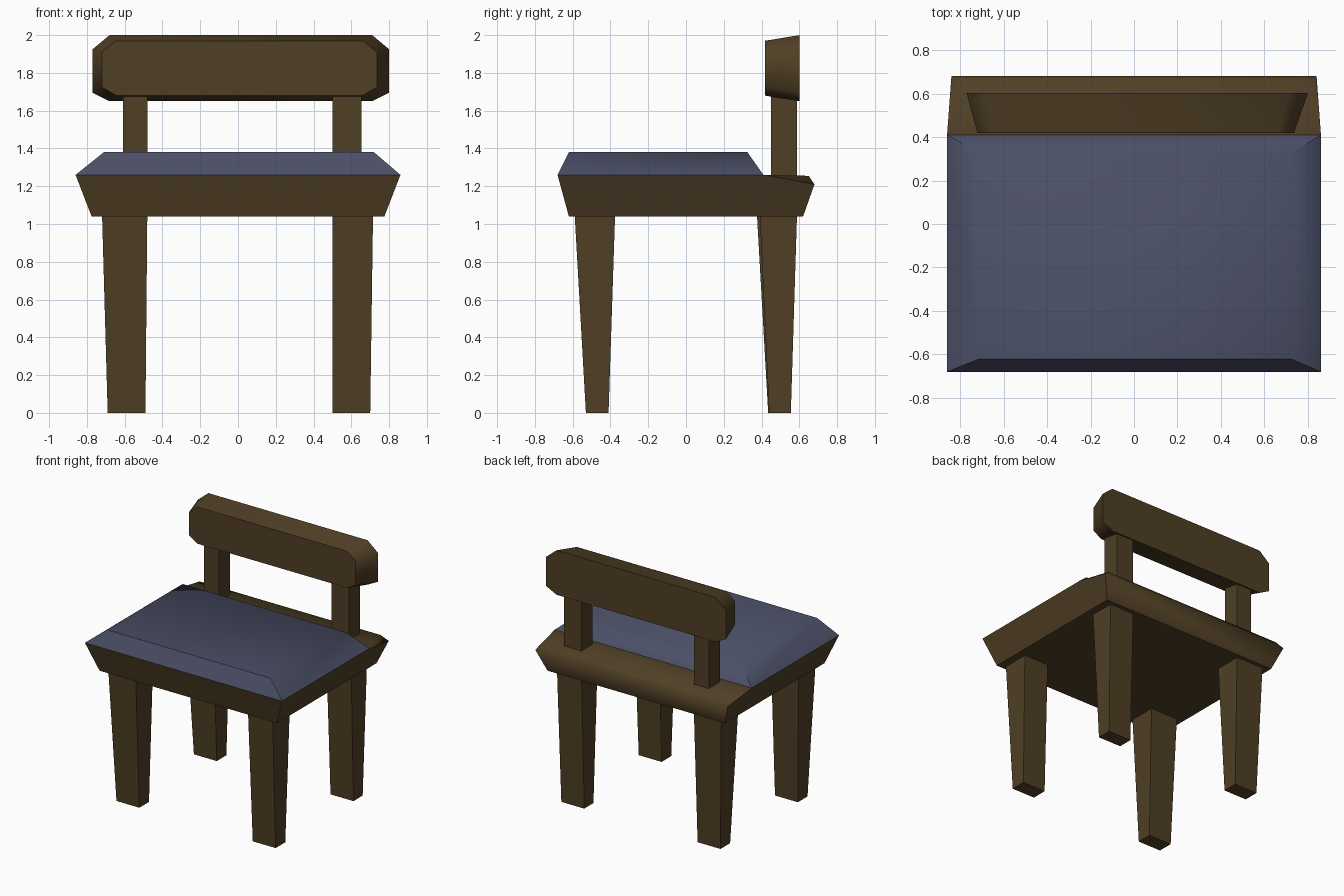
import bpy, bmesh

old = bpy.data.objects.get("Cube")
if old:
    bpy.data.objects.remove(old, do_unlink=True)


def make_material(name, rgb):
    mat = bpy.data.materials.new(name)
    mat.use_nodes = True
    mat.diffuse_color = (*rgb, 1)
    mat.node_tree.nodes["Principled BSDF"].inputs["Base Color"].default_value = (*rgb, 1)
    return mat


wood = make_material("dark_wood", (0.08, 0.05, 0.0185))
fabric = make_material("blue_fabric", (0.07, 0.078, 0.133))


def loft(name, ring_a, ring_b, mat, caps, smooth=True):
    """Join two matching rings; caps lists (ring number, point indices)."""
    bm = bmesh.new()
    rings = [[bm.verts.new(p) for p in ring] for ring in (ring_a, ring_b)]
    a, b = rings
    n = len(a)
    for i in range(n):
        j = (i + 1) % n
        bm.faces.new((a[i], a[j], b[j], b[i]))
    for r, ids in caps:
        bm.faces.new([rings[r][i] for i in ids])
    bmesh.ops.recalc_face_normals(bm, faces=bm.faces)
    mesh = bpy.data.meshes.new(name)
    bm.to_mesh(mesh)
    bm.free()
    mesh.materials.append(mat)
    obj = bpy.data.objects.new(name, mesh)
    bpy.context.collection.objects.link(obj)
    if smooth:
        bpy.ops.object.select_all(action="DESELECT")
        obj.select_set(True)
        bpy.context.view_layer.objects.active = obj
        bpy.ops.object.shade_smooth_by_angle(angle=1.05)
    return obj


def rect(x0, x1, y0, y1, z):
    return [(x0, y0, z), (x1, y0, z), (x1, y1, z), (x0, y1, z)]


BOTH = [(0, range(4)), (1, range(4))]

# Seat frame: side profile mirrored left to right, with a rounded back edge
profile = [(0.775, -0.62, 1.04), (0.775, 0.62, 1.04), (0.84, 0.68, 1.21),
           (0.79, 0.65, 1.255), (0.86, 0.41, 1.26), (0.86, -0.68, 1.26)]
side_caps = [(r, ids) for r in (0, 1) for ids in ((0, 1, 2, 4, 5), (2, 3, 4))]
loft("seat_frame", [(-x, y, z) for x, y, z in profile], profile, wood, side_caps)

# Cushion, open underneath where it rests on the frame
loft("cushion", rect(-0.86, 0.86, -0.68, 0.41, 1.26),
     rect(-0.71, 0.72, -0.62, 0.325, 1.38), fabric, [(1, range(4))])

# Tapered legs and backrest posts
for side, top_x, foot_x, post_x, back_y in (
        ("right", (-0.72, -0.48), (-0.69, -0.49), (-0.61, -0.48), (0.375, 0.435)),
        ("left", (0.50, 0.715), (0.50, 0.70), (0.50, 0.655), (0.39, 0.44))):
    loft(f"front_leg_{side}", rect(*foot_x, -0.53, -0.41, 0),
         rect(*top_x, -0.59, -0.375, 1.06), wood, BOTH, False)
    loft(f"back_leg_{side}", rect(*foot_x, back_y[1], 0.555, 0),
         rect(*top_x, back_y[0], 0.588, 1.06), wood, BOTH, False)
    loft(f"back_post_{side}", rect(*post_x, 0.45, 0.587, 1.2),
         rect(*post_x, 0.45, 0.587, 1.72), wood, BOTH, False)


def octagon(x0, x1, z0, z1, cx, low, high, y):
    """Rectangle with clipped corners, standing upright at depth y."""
    return [(x0 + cx, y, z0), (x1 - cx, y, z0), (x1, y, z0 + low), (x1, y, z1 - high),
            (x1 - cx, y, z1), (x0 + cx, y, z1), (x0, y, z1 - high), (x0, y, z0 + low)]


# Backrest, larger at the rear
loft("backrest", octagon(-0.72, 0.735, 1.68, 1.97, 0.075, 0.045, 0.06, 0.418),
     octagon(-0.77, 0.80, 1.65, 2.0, 0.09, 0.045, 0.075, 0.602),
     wood, [(0, range(8)), (1, range(8))])
